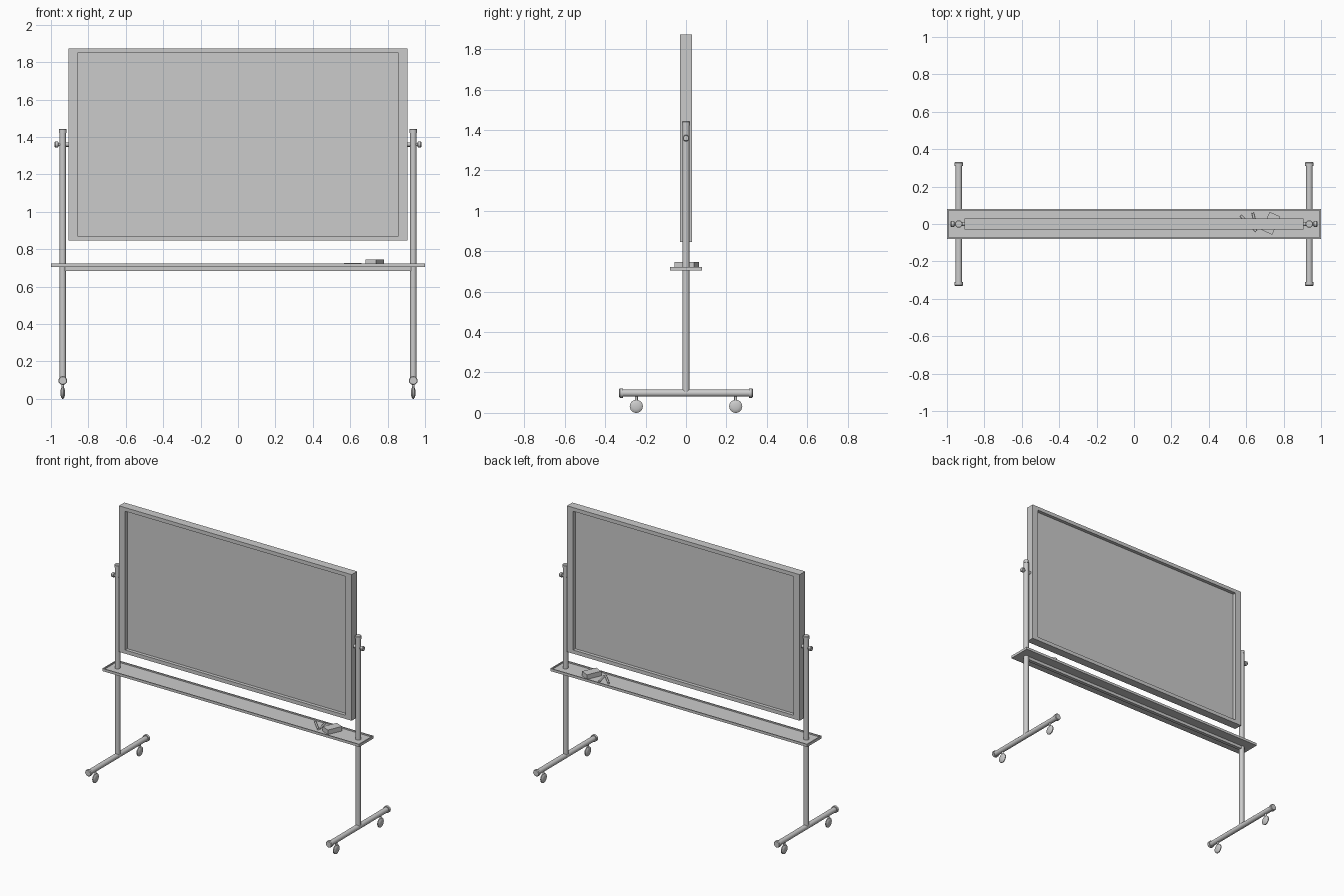
import bpy, bmesh, math
from mathutils import Vector, Matrix

if "Cube" in bpy.data.objects:
    bpy.data.objects.remove(bpy.data.objects["Cube"])


def finish(bm, name, smooth=False):
    bmesh.ops.recalc_face_normals(bm, faces=bm.faces)
    me = bpy.data.meshes.new(name)
    bm.to_mesh(me)
    bm.free()
    ob = bpy.data.objects.new(name, me)
    bpy.context.collection.objects.link(ob)
    if smooth:
        bpy.ops.object.select_all(action='DESELECT')
        ob.select_set(True)
        bpy.context.view_layer.objects.active = ob
        bpy.ops.object.shade_smooth_by_angle(angle=math.radians(35))
    return ob


def box(name, lo, hi, turn=0.0):
    lo, hi = Vector(lo), Vector(hi)
    bm = bmesh.new()
    bmesh.ops.create_cube(bm, size=1)
    bmesh.ops.scale(bm, vec=hi - lo, verts=bm.verts)
    ob = finish(bm, name)
    ob.location = (lo + hi) / 2
    ob.rotation_euler.z = turn
    return ob


def lathe(name, start, axis, profile, sides=20):
    """Revolve (distance along axis, radius) points, closing both ends."""
    rot = Vector((0, 0, 1)).rotation_difference(Vector(axis)).to_matrix()
    bm = bmesh.new()
    rings = []
    for d, r in profile:
        rings.append([bm.verts.new(Vector(start) + rot @ Vector((
            r * math.cos(2 * math.pi * i / sides),
            r * math.sin(2 * math.pi * i / sides), d))) for i in range(sides)])
    for a, b in zip(rings, rings[1:]):
        for i in range(sides):
            j = (i + 1) % sides
            bm.faces.new((a[i], a[j], b[j], b[i]))
    bm.faces.new(rings[0])
    bm.faces.new(rings[-1])
    return finish(bm, name, True)


def rod(name, a, b, r, sides=20):
    v = Vector(b) - Vector(a)
    return lathe(name, a, v.normalized(), [(0, r), (v.length, r)], sides)


# Board: thin writing panel recessed in a deep frame
W, IW, Z0, Z1, D = 0.906, 0.858, 0.846, 1.874, 0.03
box("writing_panel", (-0.87, -0.006, 0.86), (0.87, 0.006, 1.86))
box("frame_top", (-W, -D, Z1 - 0.026), (W, D, Z1))
box("frame_bottom", (-W, -D, Z0), (W, D, Z0 + 0.026))
for s, side in ((-1, "left"), (1, "right")):
    x0, x1 = sorted((s * IW, s * W))
    box("frame_" + side, (x0, -D, Z0 + 0.026), (x1, D, Z1 - 0.026))

# Tray with a raised rim, and the crossbar below it
bm = bmesh.new()
bmesh.ops.create_cube(bm, size=1)
bmesh.ops.scale(bm, vec=(2, 0.16, 0.018), verts=bm.verts)
bmesh.ops.translate(bm, vec=(0, 0, 0.714), verts=bm.verts)
top = max(bm.faces, key=lambda f: f.calc_center_median().z)
bmesh.ops.inset_region(bm, faces=[top], thickness=0.01)
ext = bmesh.ops.extrude_face_region(bm, geom=[top])
bmesh.ops.translate(bm, vec=(0, 0, -0.009),
                    verts=[v for v in ext["geom"] if isinstance(v, bmesh.types.BMVert)])
if top.is_valid:
    bmesh.ops.delete(bm, geom=[top], context='FACES_ONLY')
finish(bm, "tray")
box("crossbar", (-0.93, -0.012, 0.684), (0.93, 0.012, 0.706))

# Stand, one side at a time
for s, side in ((-1, "left"), (1, "right")):
    x = s * 0.937
    rod(side + "_post", (x, 0, 0.1), (x, 0, 1.43), 0.0172)
    lathe(side + "_post_cap", (x, 0, 1.422), (0, 0, 1),
          [(0, 0.02), (0.018, 0.02), (0.022, 0.017)])
    # Pivot axle, spacer and clamp knob
    rod(side + "_pivot_axle", (s * 0.9, 0, 1.36), (s * 0.965, 0, 1.36), 0.009, 16)
    rod(side + "_pivot_spacer", (s * 0.905, 0, 1.36), (s * 0.921, 0, 1.36), 0.012, 16)
    lathe(side + "_pivot_knob", (s * 0.96, 0, 1.36), (s, 0, 0),
          [(0, 0.013), (0.003, 0.016), (0.016, 0.016), (0.02, 0.013)], 16)
    # Foot tube
    rod(side + "_foot", (x, -0.32, 0.098), (x, 0.32, 0.098), 0.018)
    for t, end in ((-1, "front"), (1, "back")):
        tag = side + "_" + end
        lathe(tag + "_foot_cap", (x, t * 0.311, 0.098), (0, t, 0),
              [(0, 0.0235), (0.016, 0.0235), (0.02, 0.02)])
        # Caster
        y = t * 0.246
        rod(tag + "_caster_stem", (x, y, 0.04), (x, y, 0.088), 0.0075, 16)
        lathe(tag + "_caster_wheel", (x - 0.011, y, 0.0325), (1, 0, 0),
              [(0, 0.016), (0.003, 0.025), (0.008, 0.0325),
               (0.014, 0.0325), (0.019, 0.025), (0.022, 0.016)], 24)

# Eraser and two markers lying in the tray
a = math.radians(66)
box("eraser_felt", (0.679, -0.027, 0.714), (0.785, 0.035, 0.729), a)
box("eraser_back", (0.679, -0.027, 0.729), (0.785, 0.035, 0.746), a)
rod("marker_a", (0.57, 0.045, 0.7205), (0.652, -0.038, 0.7205), 0.0065, 12)
rod("marker_b", (0.635, 0.06, 0.7205), (0.655, -0.026, 0.7205), 0.0065, 12)
